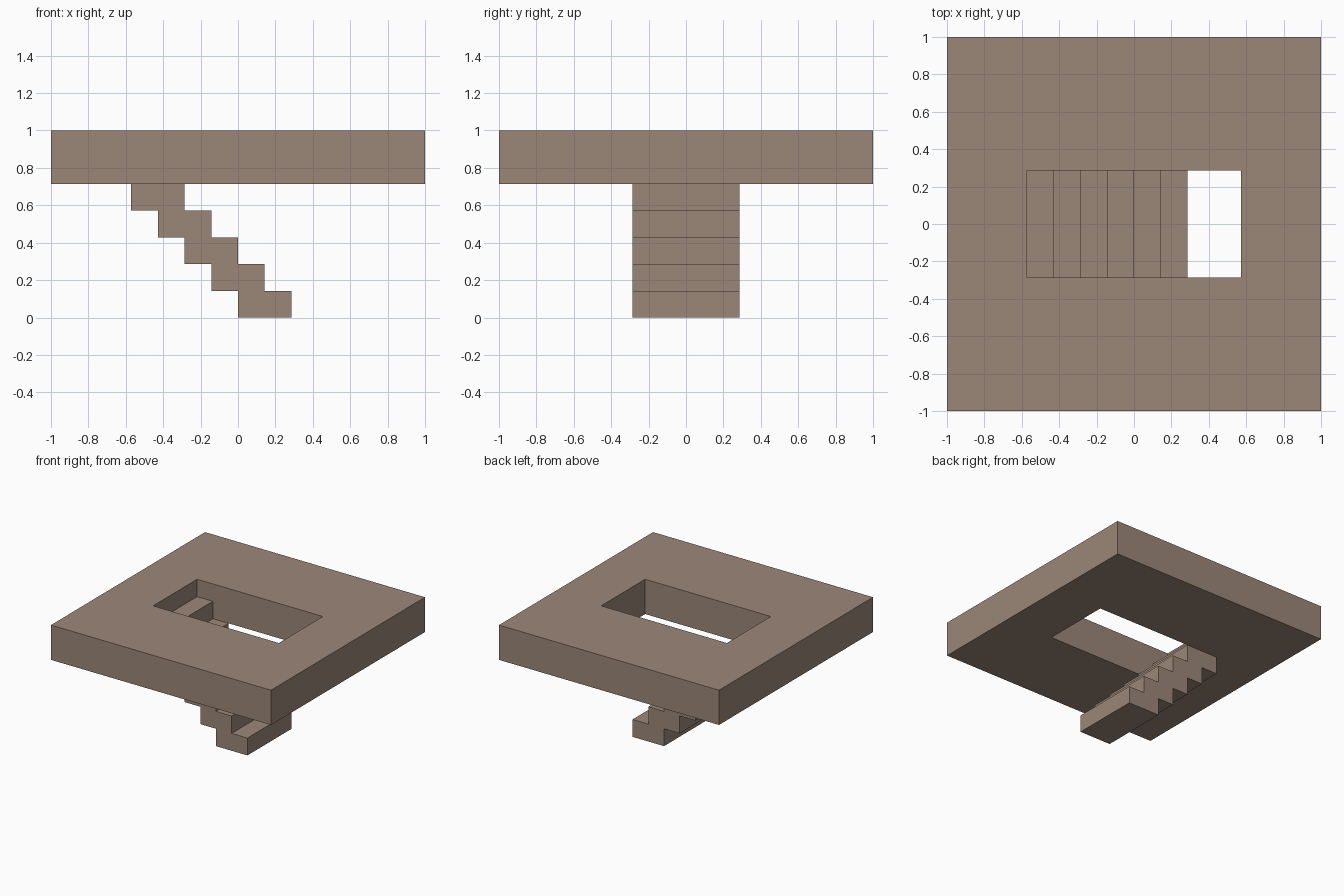
import bpy
import bmesh

cube = bpy.data.objects.get("Cube")
if cube:
    bpy.data.objects.remove(cube, do_unlink=True)

U = 1 / 7            # step size: rise and going
STEPS = 5            # full steps below the slab
HALF_W = 2 * U       # half width of stair and opening

stone = bpy.data.materials.new("warm_grey_stone")
stone.use_nodes = True
colour = (0.33, 0.245, 0.19, 1.0)
stone.diffuse_color = colour
stone.node_tree.nodes["Principled BSDF"].inputs["Base Color"].default_value = colour


def finish(name, bm):
    """Turn a bmesh into a flat-shaded object."""
    bmesh.ops.recalc_face_normals(bm, faces=bm.faces)
    mesh = bpy.data.meshes.new(name)
    bm.to_mesh(mesh)
    bm.free()
    mesh.materials.append(stone)
    obj = bpy.data.objects.new(name, mesh)
    bpy.context.collection.objects.link(obj)
    return obj


def extrude(bm, faces, offset):
    """Extrude flat faces into a closed solid."""
    geom = bmesh.ops.extrude_face_region(bm, geom=faces, use_keep_orig=True)["geom"]
    verts = [g for g in geom if isinstance(g, bmesh.types.BMVert)]
    bmesh.ops.translate(bm, verts=verts, vec=offset)


# Floor slab: a square ring around the stair opening
bm = bmesh.new()
corners = [(-1, -1), (1, -1), (1, 1), (-1, 1)]
outer = [bm.verts.new((x, y, 5 * U)) for x, y in corners]
inner = [bm.verts.new((x * 4 * U, y * HALF_W, 5 * U)) for x, y in corners]
ring = [bm.faces.new((outer[i], outer[(i + 1) % 4], inner[(i + 1) % 4], inner[i]))
        for i in range(4)]
extrude(bm, ring, (0, 0, 2 * U))
finish("floor_slab", bm)

# Staircase: stepped on top and underneath, last half step inside the opening
upper, lower = [], []
for i in range(STEPS):
    x, z = -i * U, i * U
    lower += [(x, z), (x, z + U)]
    upper += [(x + 2 * U, z), (x + 2 * U, z + U)]
upper += [(-3 * U, 5 * U), (-3 * U, 6 * U)]
lower[-1] = (-4 * U, 6 * U)
profile = upper + lower[::-1]
bm = bmesh.new()
side = bm.faces.new([bm.verts.new((x, -HALF_W, z)) for x, z in profile])
extrude(bm, [side], (0, 2 * HALF_W, 0))
finish("staircase", bm)
